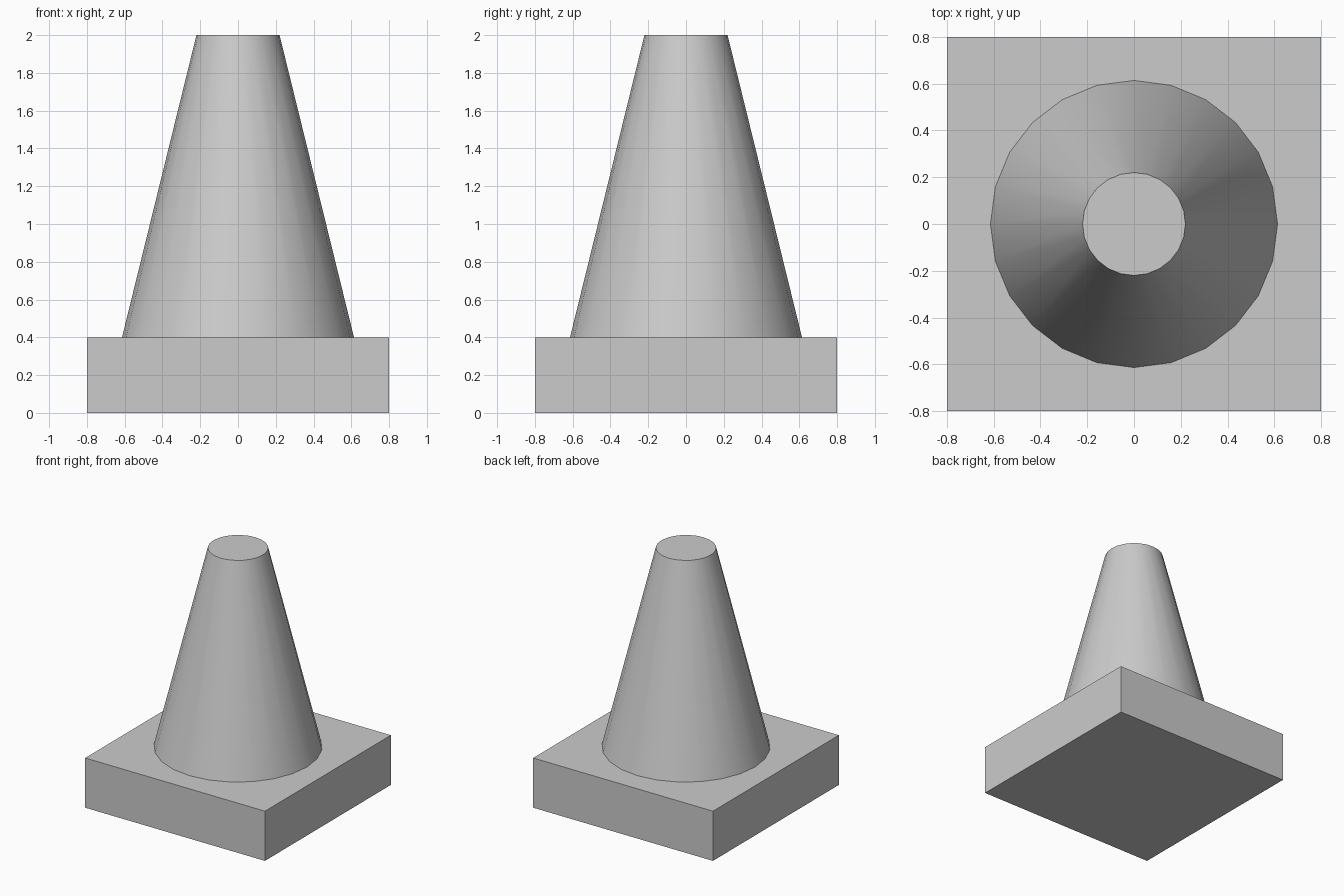
import bpy
import math

if "Cube" in bpy.data.objects:
    bpy.data.objects.remove(bpy.data.objects["Cube"])

BASE_WIDTH, BASE_HEIGHT, TOTAL_HEIGHT = 1.6, 0.4, 2.0

# Square base slab
bpy.ops.mesh.primitive_cube_add(size=1, location=(0, 0, BASE_HEIGHT / 2))
base = bpy.context.object
base.name = "square_base"
base.scale = (BASE_WIDTH, BASE_WIDTH, BASE_HEIGHT)
bpy.ops.object.transform_apply(location=False, rotation=False, scale=True)

# Tapered 24-sided cone body with a flat top
cone_height = TOTAL_HEIGHT - BASE_HEIGHT
bpy.ops.mesh.primitive_cone_add(
    vertices=24, radius1=0.614, radius2=0.22, depth=cone_height,
    location=(0, 0, BASE_HEIGHT + cone_height / 2))
cone = bpy.context.object
cone.name = "cone_body"
bpy.ops.object.shade_smooth_by_angle(angle=math.radians(30))
